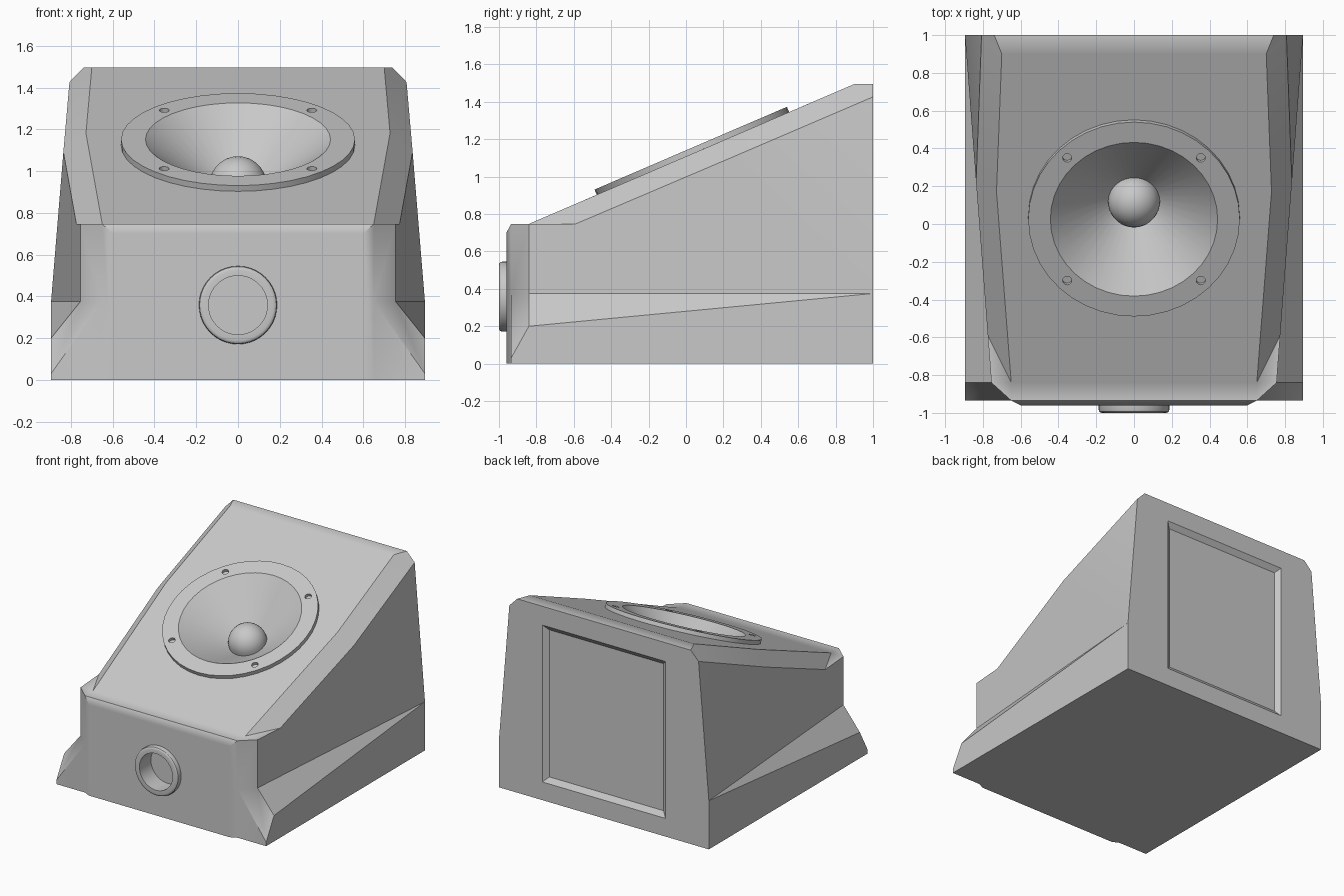
import bpy
import bmesh
from math import atan2, cos, sin, pi, radians
from mathutils import Matrix, Vector

cube = bpy.data.objects.get("Cube")
if cube:
    bpy.data.objects.remove(cube, do_unlink=True)

grey = bpy.data.materials.new("light_grey")
grey.use_nodes = True
COLOUR = (0.58, 0.58, 0.58, 1)
grey.diffuse_color = COLOUR
grey.node_tree.nodes["Principled BSDF"].inputs["Base Color"].default_value = COLOUR


def finish(bm, name):
    bmesh.ops.remove_doubles(bm, verts=bm.verts, dist=0.0005)
    bmesh.ops.recalc_face_normals(bm, faces=bm.faces)
    mesh = bpy.data.meshes.new(name)
    bm.to_mesh(mesh)
    bm.free()
    mesh.materials.append(grey)
    ob = bpy.data.objects.new(name, mesh)
    bpy.context.collection.objects.link(ob)
    return ob


def lathe(name, profile, matrix, sides=40):
    """Turn a (radius, height) profile around local z."""
    bm = bmesh.new()
    verts = [bm.verts.new((r, 0, h)) for r, h in profile]
    edges = [bm.edges.new(p) for p in zip(verts, verts[1:])]
    bmesh.ops.spin(bm, geom=verts + edges, cent=(0, 0, 0), axis=(0, 0, 1),
                   angle=2 * pi, steps=sides, use_merge=True)
    bmesh.ops.transform(bm, matrix=matrix, verts=bm.verts)
    return finish(bm, name)


def cut(target, radius, low, high, matrix, sides=40):
    """Drill a round hole along local z."""
    cutter = lathe("cutter", [(0, low), (radius, low), (radius, high), (0, high)],
                   matrix, sides)
    cutter.hide_render = True
    mod = target.modifiers.new("hole", "BOOLEAN")
    mod.operation = "DIFFERENCE"
    mod.solver = "EXACT"
    mod.object = cutter
    bpy.context.view_layer.objects.active = target
    bpy.ops.object.modifier_apply(modifier=mod.name)
    bpy.data.objects.remove(cutter, do_unlink=True)


# Cabinet: named points of one half
P = {
    # front panel and its rounded corner
    "front_base": (0, -.96, 0), "front_top": (0, -.96, .7),
    "edge_base": (.6, -.96, 0), "edge_top": (.6, -.96, .7),
    "corner_base": (.65, -.935, 0), "corner_mid": (.65, -.935, .375),
    "corner_top": (.65, -.935, .747), "lip": (0, -.935, .747),
    "shoulder_low": (.755, -.84, .375), "shoulder": (.755, -.84, .747),
    # sloping baffle and the chamfer beside it
    "slope_start": (0, -.84, .747), "slope_in": (.65, -.84, .747),
    "slope_kink": (.728, .17, 1.181), "slope_out": (.7, .9, 1.495),
    "slope_end": (0, .9, 1.495),
    "side_start": (.774, -.59, .747), "side_kink": (.836, .22, 1.092),
    # back
    "back_base": (0, 1, 0), "back_corner": (.895, 1, 0),
    "back_mid": (.895, 1, .375), "back_high": (.807, 1, 1.426),
    "back_top": (.74, 1, 1.495), "back_ridge": (0, 1, 1.495),
    # flared foot
    "foot_top": (.895, -.84, .2), "foot_tip": (.895, -.935, .03),
    "foot_base": (.895, -.935, 0),
}
# shallow recess on the back, with sloping sides
for part, y, inset in (("rim", 1, 0), ("bed", .97, .038)):
    right, low, high = .525 - inset, .14 + inset, 1.35 - inset
    for spot, x, z in (("a", 0, low), ("b", right, low), ("c", right, high), ("d", 0, high)):
        P[part + "_" + spot] = (x, y, z)

FACES = [
    # front, corner and lip
    "front_base edge_base edge_top front_top",
    "front_top edge_top corner_top lip",
    "edge_base corner_base corner_mid corner_top edge_top",
    "corner_mid shoulder_low shoulder corner_top",
    "lip corner_top slope_in slope_start",
    "corner_top shoulder slope_in",
    "shoulder side_start slope_in",
    # baffle and chamfer
    "slope_start slope_in slope_kink slope_out slope_end",
    "slope_end slope_out back_top back_ridge",
    "slope_in side_start side_kink slope_kink",
    "slope_kink side_kink back_high slope_out",
    "slope_out back_high back_top",
    # side and foot
    "shoulder_low back_mid side_kink side_start shoulder",
    "back_mid back_high side_kink",
    "shoulder_low foot_top back_mid",
    "foot_top foot_tip foot_base back_corner back_mid",
    "shoulder_low foot_tip foot_top",
    "shoulder_low corner_mid foot_tip",
    "corner_mid corner_base foot_base foot_tip",
    # underside
    "front_base back_base back_corner foot_base corner_base edge_base",
    # back and its recess
    "back_base back_corner rim_b rim_a",
    "back_corner back_mid back_high rim_c rim_b",
    "back_high back_top back_ridge rim_d rim_c",
    "rim_a rim_b bed_b bed_a",
    "rim_b rim_c bed_c bed_b",
    "rim_c rim_d bed_d bed_c",
    "bed_a bed_b bed_c bed_d",
]

bm = bmesh.new()
for side in (1, -1):
    verts = {n: bm.verts.new((side * x, y, z)) for n, (x, y, z) in P.items()}
    for face in FACES:
        bm.faces.new([verts[n] for n in face.split()])
cabinet = finish(bm, "cabinet")

# Local frames: z points out of the sloping baffle and out of the front
tilt = atan2(1.495 - .747, 1.74)
baffle = Matrix.Translation((0, .037, 1.124)) @ Matrix.Rotation(tilt, 4, "X")
front = Matrix.Translation((0, -.96, .358)) @ Matrix.Rotation(radians(90), 4, "X")
cut(cabinet, .47, -.3, .2, baffle)
cut(cabinet, .16, -.14, .1, front)

# Loudspeaker: one solid basket of cone and ring, drilled for screws, and dust cap
basket = [(0, -.207), (.137, -.207), (.443, .03), (.56, .03), (.56, -.005),
          (.44, -.005), (.15, -.24), (0, -.24)]
speaker = lathe("speaker_cone_and_ring", basket, baffle)
for i in range(4):
    a = radians(45 + 90 * i)
    spot = Matrix.Translation(Vector((cos(a), sin(a), 0)) * .5)
    cut(speaker, .024, .008, .1, baffle @ spot, sides=16)
cap = [(.137 * cos(i * pi / 16), -.207 + .137 * sin(i * pi / 16)) for i in range(9)]
lathe("dust_cap", cap, baffle)

# Bass port: collar rounded on the outside, tube and closed end
collar = [(.187, -.01), (.187, .024), (.184, .033), (.178, .038), (.17, .04),
          (.141, .04), (.141, -.1), (0, -.1)]
lathe("port", collar, front)

# Smooth shading with crisp edges; large cabinet faces stay flat
bpy.ops.object.select_all(action="DESELECT")
for ob in bpy.context.collection.objects:
    if ob.type == "MESH" and grey.name in ob.data.materials:
        ob.select_set(True)
        bpy.context.view_layer.objects.active = ob
bpy.ops.object.shade_smooth_by_angle(angle=radians(30))
weighted = cabinet.modifiers.new("flat_faces", "WEIGHTED_NORMAL")
weighted.keep_sharp = True
weighted.weight = 100
